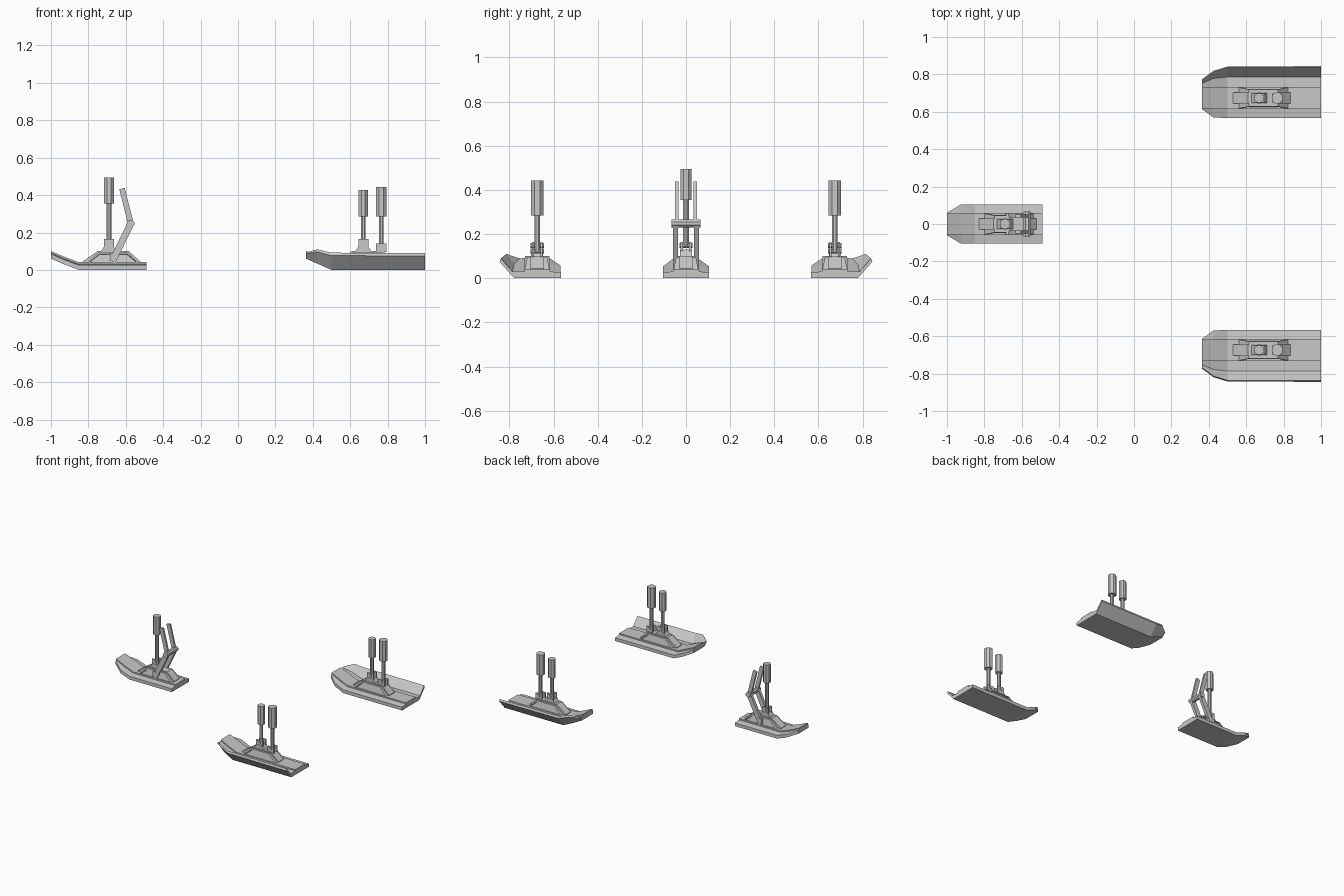
import bpy, bmesh, math
from mathutils import Vector

cube = bpy.data.objects.get("Cube")
if cube:
    bpy.data.objects.remove(cube, do_unlink=True)

grey = bpy.data.materials.new("light grey metal")
grey.use_nodes = True
colour = (0.58, 0.58, 0.58, 1)
grey.diffuse_color = colour
grey.node_tree.nodes["Principled BSDF"].inputs["Base Color"].default_value = colour


def finish(name, bm, origin):
    bmesh.ops.recalc_face_normals(bm, faces=bm.faces)
    mesh = bpy.data.meshes.new(name)
    bm.to_mesh(mesh)
    bm.free()
    mesh.materials.append(grey)
    obj = bpy.data.objects.new(name, mesh)
    obj.location = origin
    bpy.context.collection.objects.link(obj)
    return obj


def loft(name, rings, origin):
    """Skin a row of matching closed rings and cap both ends."""
    bm = bmesh.new()
    rows = [[bm.verts.new(p) for p in ring] for ring in rings]
    n = len(rows[0])
    for a, b in zip(rows, rows[1:]):
        for i in range(n):
            j = (i + 1) % n
            bm.faces.new((a[i], a[j], b[j], b[i]))
    bm.faces.new(rows[0])
    bm.faces.new(rows[-1])
    return finish(name, bm, origin)


def prism(name, profile, y0, y1, origin):
    """Extrude an x-z profile across y."""
    return loft(name, [[(x, y, z) for x, z in profile] for y in (y0, y1)], origin)


def rod(name, a, b, radius, sides, origin):
    a, b = Vector(a), Vector(b)
    turn = (b - a).to_track_quat('Z', 'Y')
    steps = [2 * math.pi * (i + 0.5) / sides for i in range(sides)]
    ring = [turn @ Vector((radius * math.cos(t), radius * math.sin(t), 0)) for t in steps]
    return loft(name, [[p + v for v in ring] for p in (a, b)], origin)


def bar(name, a, b, width, y0, y1, origin):
    """Flat link between two x-z points."""
    a, b = Vector(a), Vector(b)
    d = (b - a).normalized()
    side = Vector((-d.y, d.x)) * width / 2
    return prism(name, [a + side, b + side, b - side, a - side], y0, y1, origin)


def plain_edge(w, s, zb):
    return [(w, zb), (w, zb + 0.025), (s, zb + 0.031), (s, zb + 0.041)]


def wing_edge(c, s, zb, out, h):
    return [(c, zb), (out, zb + h * 0.83), (out - 0.006, zb + h),
            (c + 0.008, zb + 0.03), (s, zb + 0.031), (s, zb + 0.041)]


def pedestal(prefix, origin):
    # Sloped block with recessed side panels
    low = [(-0.115, 0.035), (-0.055, 0.095), (0.1, 0.095), (0.16, 0.035)]
    rings = []
    for s in (-1, 1):
        rings.append([(x, s * (0.057 if z < 0.05 else 0.045), z) for x, z in low])
    block = loft(prefix + "_pedestal", rings, origin)
    bm = bmesh.new()
    bm.from_mesh(block.data)
    panels = [f for f in bm.faces if abs(f.normal.y) > 0.7]
    bmesh.ops.inset_individual(bm, faces=panels, thickness=0.01)
    bmesh.ops.inset_individual(bm, faces=panels, thickness=0.002, depth=-0.007)
    bm.to_mesh(block.data)
    bm.free()
    # Narrow rail over the block
    prism(prefix + "_pedestal_rail",
          [(-0.14, 0.035), (-0.14, 0.045), (-0.06, 0.101), (0.105, 0.101),
           (0.168, 0.045), (0.168, 0.035)], -0.03, 0.03, origin)


def strut(prefix, x, base, split, top, radius, origin):
    rod(prefix + "_lower_rod", (x, 0, base - 0.02), (x, 0, split), 0.014, 8, origin)
    rod(prefix + "_upper_cylinder", (x, 0, split), (x, 0, top), radius, 8, origin)
    # Fork cheeks and cross pin at the foot
    for s in (-1, 1):
        prism(prefix + "_fork_cheek",
              [(x - 0.027, base - 0.045), (x - 0.027, base), (x + 0.027, base),
               (x + 0.027, base - 0.045)], s * 0.014, s * 0.024, origin)
    pin = base - 0.017
    rod(prefix + "_foot_pin", (x, -0.03, pin), (x, 0.03, pin), 0.012, 8, origin)


def foot_mount(prefix, origin):
    prism(prefix + "_foot_mount",
          [(-0.05, 0.09), (-0.022, 0.13), (0.022, 0.13), (0.05, 0.09)],
          -0.027, 0.027, origin)


# Nose ski with upturned tip
nose = (-0.69, 0, 0)
rings = []
for x, w, s, zb in [(-0.31, 0.06, 0.055, 0.06), (-0.235, 0.105, 0.058, 0.028),
                    (-0.16, 0.105, 0.058, 0), (0.2, 0.105, 0.058, 0)]:
    half = plain_edge(w, s, zb)
    ring = half + [(-y, z) for y, z in reversed(half)]
    rings.append([(x, y, z) for y, z in ring])
loft("nose_ski", rings, nose)
pedestal("nose", nose)
foot_mount("nose", nose)
strut("nose_strut", 0, 0.165, 0.355, 0.495, 0.028, nose)

# Nose scissor links
knee = (0.117, 0.248)
for s in (-1, 1):
    bar("lower_scissor_link", (0.018, 0.045), knee, 0.036, s * 0.036, s * 0.058, nose)
    bar("upper_scissor_link", knee, (0.07, 0.435), 0.03, s * 0.035, s * 0.05, nose)
rod("scissor_knee_pin", (knee[0], -0.066, knee[1]), (knee[0], 0.066, knee[1]),
    0.02, 8, nose)
bar("scissor_foot_bar", (0.005, 0.075), (0.045, 0.075), 0.03, -0.06, 0.06, nose)

# Two main skis, each with a raised outer wing
for side, label in ((-1, "right"), (1, "left")):
    origin = (0.67, side * 0.674, 0)
    rings = []
    for x, w, s, zb, c, out, h in [
            (-0.306, 0.06, 0.055, 0.06, 0.07, 0.1, 0.034),
            (-0.245, 0.105, 0.058, 0.033, 0.096, 0.145, 0.077),
            (-0.17, 0.107, 0.058, 0, 0.104, 0.168, 0.092),
            (0.33, 0.107, 0.058, 0, 0.104, 0.17, 0.09)]:
        ring = wing_edge(c, s, zb, out, h)
        ring += [(-y, z) for y, z in reversed(plain_edge(w, s, zb))]
        rings.append([(x, side * y, z) for y, z in ring])
    loft(label + "_main_ski", rings, origin)
    pedestal(label + "_main", origin)
    foot_mount(label + "_main", origin)
    strut(label + "_front_strut", 0, 0.165, 0.285, 0.427, 0.027, origin)
    strut(label + "_rear_strut", 0.096, 0.14, 0.285, 0.442, 0.031, origin)
